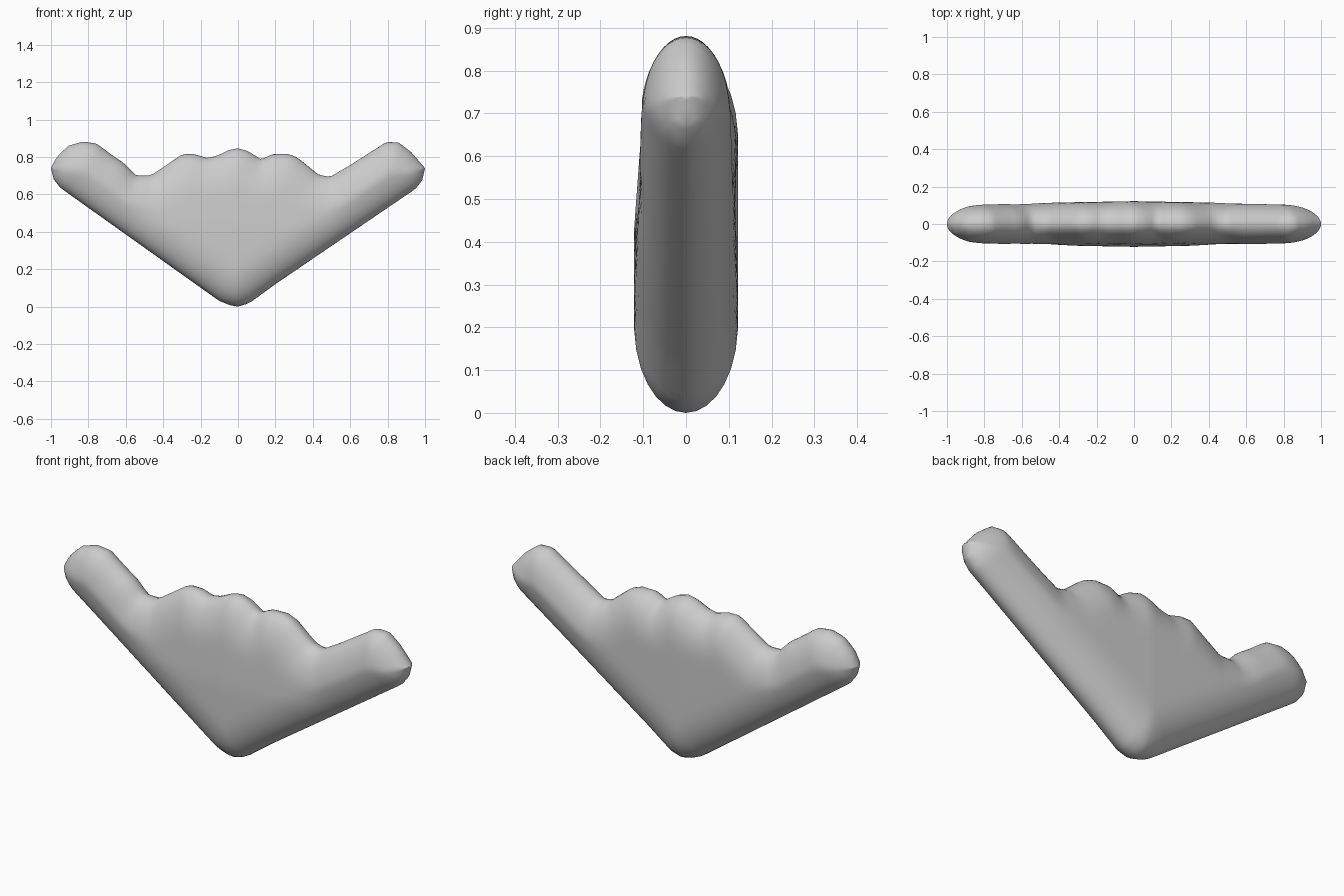
import bpy, bmesh, math
from mathutils import Vector

if "Cube" in bpy.data.objects:
    bpy.data.objects.remove(bpy.data.objects["Cube"])

# Upper and lower edges of the silhouette (x, z), left to right
TOP = [(-1, .74), (-.97, .80), (-.906, .86), (-.83, .882), (-.757, .872), (-.66, .80),
       (-.607, .765), (-.543, .70), (-.468, .70), (-.393, .75), (-.297, .815),
       (-.233, .815), (-.168, .795), (-.115, .805), (-.045, .838), (0, .846),
       (.055, .83), (.126, .785), (.18, .815), (.265, .817), (.318, .797), (.43, .706),
       (.49, .692), (.596, .754), (.794, .88), (.86, .877), (.928, .824), (1, .74)]
BOTTOM = [(-1, .74), (-.985, .68), (-.95, .635), (-.1, .03), (-.04, .006), (0, 0),
          (.06, .018), (.2, .12), (.95, .63), (.985, .675), (1, .74)]


def height(line, x):
    for (x0, z0), (x1, z1) in zip(line, line[1:]):
        if x <= x1:
            return z0 + (z1 - z0) * (x - x0) / (x1 - x0)
    return line[-1][1]


def edge_distance(x, z):
    p, best = Vector((x, z)), 9.0
    for line in (TOP, BOTTOM):
        for a, b in zip(line, line[1:]):
            a, b = Vector(a), Vector(b)
            t = max(0, min(1, (p - a).dot(b - a) / (b - a).length_squared))
            best = min(best, (p - a - t * (b - a)).length)
    return best


def half_thickness(x, z, front):
    d = min(edge_distance(x, z) / 0.2, 1)
    t = (0.122 - 0.018 * abs(x)) * math.sqrt(max(0, 1 - (1 - d) ** 2))
    if front:  # front thins a little towards the scalloped top
        blend = max(0, min(1, (0.6 - abs(x)) / 0.15))
        t *= 1 - 0.6 * blend * max(0, z - 0.42)
    return t


# Puffy body: closed cross-sections lofted from tip to tip
COLS, RING = 84, 44
xs = [-1 + 2 * i / COLS for i in range(COLS + 1)]
xs = sorted(xs + [s * v for s in (-1, 1) for v in (.985, .993, .998)])
bm = bmesh.new()
rings = []
for x in xs:
    lo, hi = height(BOTTOM, x), height(TOP, x)
    ring = []
    for k in range(RING):
        a = 2 * math.pi * k / RING
        z = (lo + hi) / 2 - (hi - lo) / 2 * math.cos(a)
        front = k < RING / 2
        y = half_thickness(x, z, front) * (-1 if front else 1)
        ring.append(bm.verts.new((x, y, z)))
    rings.append(ring)
for r0, r1 in zip(rings, rings[1:]):
    for k in range(RING):
        n = (k + 1) % RING
        bm.faces.new((r0[k], r0[n], r1[n], r1[k]))
bmesh.ops.remove_doubles(bm, verts=bm.verts, dist=0.0005)
bmesh.ops.recalc_face_normals(bm, faces=bm.faces)
for f in bm.faces:
    f.smooth = True
mesh = bpy.data.meshes.new("winged_body")
bm.to_mesh(mesh)
bm.free()
body = bpy.data.objects.new("winged_body", mesh)
bpy.context.collection.objects.link(body)
